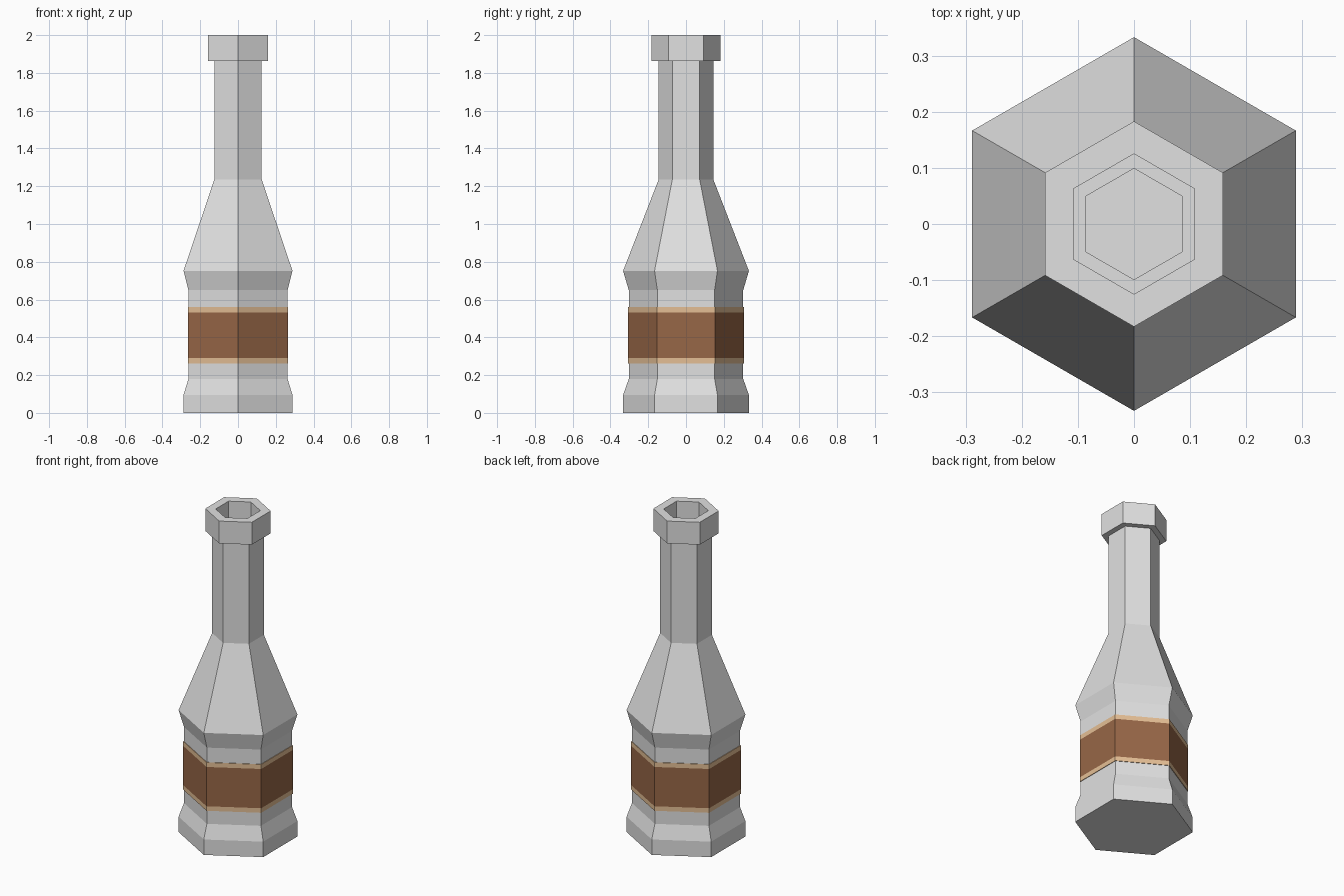
import bpy, bmesh, math

if "Cube" in bpy.data.objects:
    bpy.data.objects.remove(bpy.data.objects["Cube"])


def material(name, rgb):
    m = bpy.data.materials.new(name)
    m.diffuse_color = (*rgb, 1)
    m.use_nodes = True
    m.node_tree.nodes["Principled BSDF"].inputs["Base Color"].default_value = m.diffuse_color
    return m


glass = material("pale grey glass", (0.75, 0.75, 0.75))
brown = material("label brown", (0.31, 0.135, 0.063))
tan = material("label tan", (0.78, 0.52, 0.30))


def hex_lathe(name, profile, mats, closed=False, rule=None):
    """Spin a (radius, z) profile into six flat sides, corners on +-y."""
    bm = bmesh.new()
    rings = []
    for r, z in profile:
        rings.append([bm.verts.new((r * math.sin(i * math.pi / 3),
                                    r * math.cos(i * math.pi / 3), z)) for i in range(6)])
    pairs = list(zip(rings, rings[1:]))
    if closed:
        pairs.append((rings[-1], rings[0]))
    for a, b in pairs:
        for i in range(6):
            j = (i + 1) % 6
            bm.faces.new((a[i], a[j], b[j], b[i]))
    if not closed:
        bm.faces.new(rings[0])
        bm.faces.new(rings[-1])
    bmesh.ops.recalc_face_normals(bm, faces=bm.faces)
    if rule:
        for f in bm.faces:
            f.material_index = rule(f.calc_center_median().z)
    me = bpy.data.meshes.new(name)
    bm.to_mesh(me)
    bm.free()
    for m in mats:
        me.materials.append(m)
    ob = bpy.data.objects.new(name, me)
    bpy.context.collection.objects.link(ob)
    return ob


# Bottle: outside from base to lip, then down the inside of the mouth and neck
hex_lathe("bottle", [
    (0.333, 0), (0.333, 0.095), (0.303, 0.18), (0.303, 0.65), (0.333, 0.752),
    (0.145, 1.235), (0.145, 1.862), (0.183, 1.862), (0.183, 2.0),
    (0.125, 2.0), (0.125, 1.862), (0.099, 1.862), (0.099, 1.235)], [glass])

# Label: thin wrapped band, brown with tan edge stripes
hex_lathe("label", [
    (0.302, 0.262), (0.307, 0.262), (0.307, 0.29), (0.307, 0.532),
    (0.307, 0.56), (0.302, 0.56)], [brown, tan], closed=True,
    rule=lambda z: 1 if z < 0.29 or z > 0.532 else 0)
